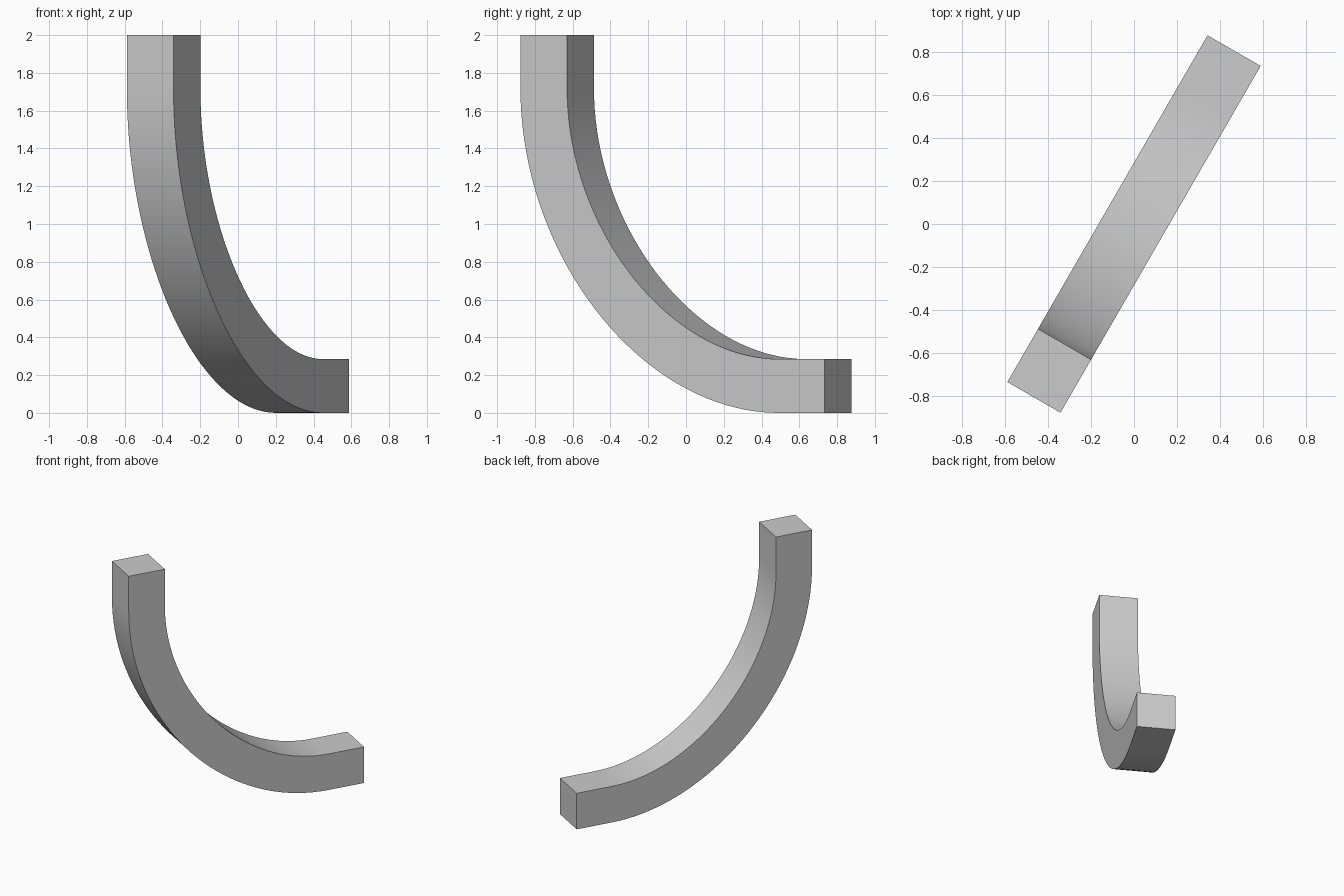
import bpy
import bmesh
import math
from mathutils import Vector, geometry

cube = bpy.data.objects.get("Cube")
if cube:
    bpy.data.objects.remove(cube, do_unlink=True)

LENGTH, HEIGHT, SIDE, STRAIGHT = 1.86, 2.0, 0.285, 0.28
HANDLE = 0.52      # handle length as a share of each bend leg
half = SIDE / 2

# Plain grey material
grey = bpy.data.materials.new("light_grey")
grey.use_nodes = True
colour = (0.6, 0.6, 0.6, 1)
grey.diffuse_color = colour
grey.node_tree.nodes["Principled BSDF"].inputs["Base Color"].default_value = colour

# Centre line: short upright, long bend, short level end (x along, z up)
start = Vector((half, 0, HEIGHT - STRAIGHT))
end = Vector((LENGTH - STRAIGHT, 0, half))
corner = Vector((half, 0, half))
bend = geometry.interpolate_bezier(start, start.lerp(corner, HANDLE),
                                   end.lerp(corner, HANDLE), end, 40)
path = [Vector((half, 0, HEIGHT))] + list(bend) + [Vector((LENGTH, 0, half))]

# Sweep a square section along the centre line
bm = bmesh.new()
rings = []
across = Vector((0, half, 0))
last = len(path) - 1
for i, p in enumerate(path):
    if i <= 1:
        tangent = Vector((0, 0, -1))
    elif i >= last - 1:
        tangent = Vector((1, 0, 0))
    else:
        tangent = (path[i + 1] - path[i - 1]).normalized()
    inward = Vector((-tangent.z, 0, tangent.x)) * half
    rings.append([bm.verts.new(p + a * across + b * inward)
                  for a, b in ((-1, -1), (1, -1), (1, 1), (-1, 1))])
for r, s in zip(rings, rings[1:]):
    for k in range(4):
        n = (k + 1) % 4
        bm.faces.new((r[k], r[n], s[n], s[k]))
bm.faces.new(rings[0])
bm.faces.new(rings[-1])

# Centre it and turn it diagonally on the ground plane
bmesh.ops.translate(bm, verts=bm.verts, vec=(-LENGTH / 2, 0, 0))
for v in bm.verts:
    v.co.rotate(Vector((1, 0, 0)).rotation_difference(
        Vector((math.cos(math.radians(60)), math.sin(math.radians(60)), 0))))
bmesh.ops.recalc_face_normals(bm, faces=bm.faces)

mesh = bpy.data.meshes.new("curved_bar")
bm.to_mesh(mesh)
bm.free()
mesh.materials.append(grey)
bar = bpy.data.objects.new("curved_bar", mesh)
bpy.context.scene.collection.objects.link(bar)

bpy.ops.object.select_all(action='DESELECT')
bar.select_set(True)
bpy.context.view_layer.objects.active = bar
bpy.ops.object.shade_smooth_by_angle(angle=math.radians(30))
